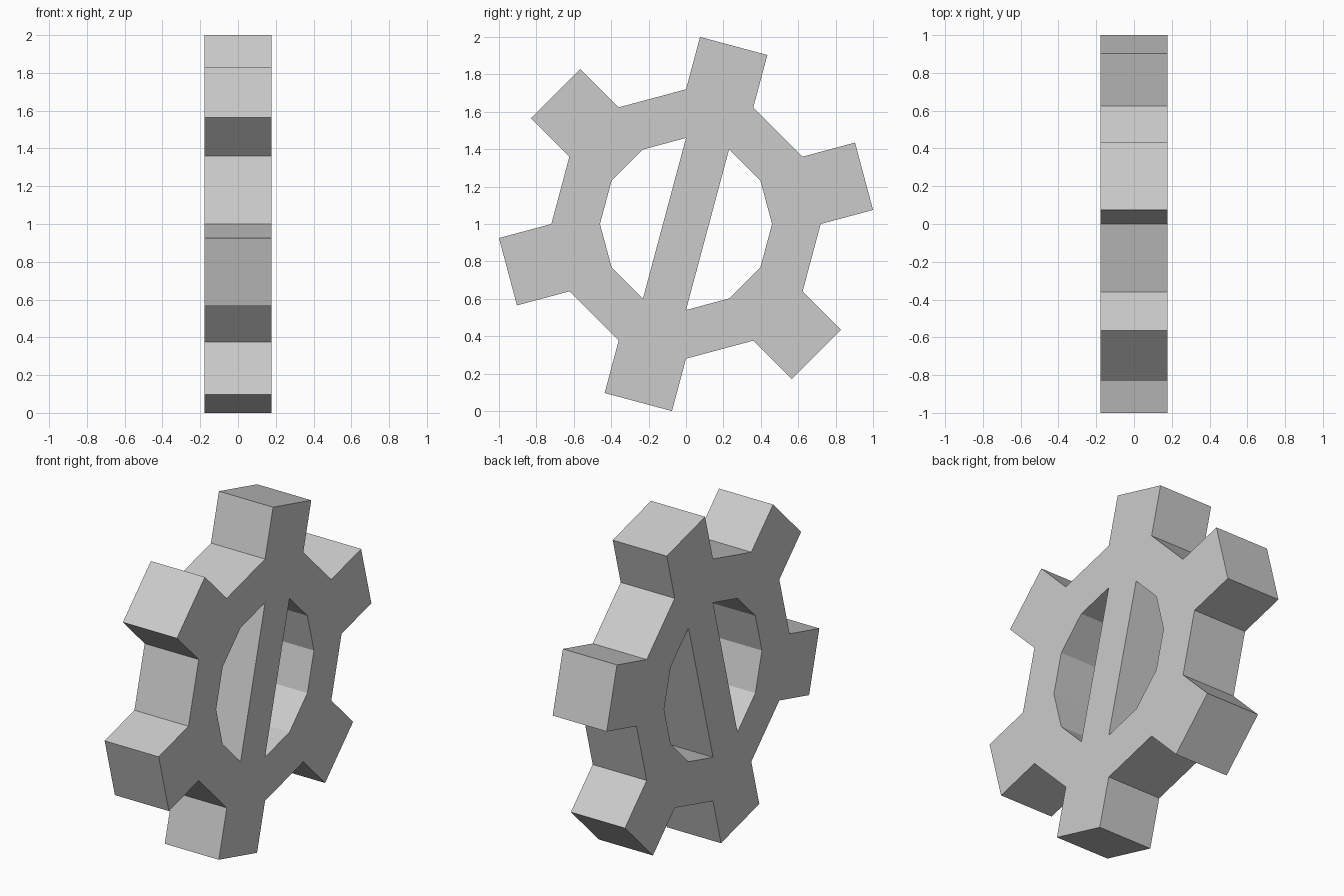
import bpy, bmesh
from math import sin, cos, radians
from mathutils import Vector

if "Cube" in bpy.data.objects:
    bpy.data.objects.remove(bpy.data.objects["Cube"])

HALF = 0.178      # half thickness along x
R_OUT, R_IN, TOOTH = 0.72, 0.46, 0.29
CENTRE_Z = 1.0
N = 12

bm = bmesh.new()


def polar(r, deg):
    return Vector((-HALF, r * cos(radians(deg)), CENTRE_Z + r * sin(radians(deg))))


outer = [bm.verts.new(polar(R_OUT, 30 * i)) for i in range(N)]
inner = [bm.verts.new(polar(R_IN, 30 * i)) for i in range(N)]

for i in range(N):
    j = (i + 1) % N
    # rim segment
    bm.faces.new((outer[i], outer[j], inner[j], inner[i]))
    # square tooth on every other rim segment
    if i % 2 == 0:
        mid = 30 * i + 15
        out = Vector((0, cos(radians(mid)), sin(radians(mid)))) * TOOTH
        a = bm.verts.new(outer[i].co + out)
        b = bm.verts.new(outer[j].co + out)
        bm.faces.new((outer[i], a, b, outer[j]))

# slanted spoke across the hole
bm.faces.new((inner[2], inner[3], inner[8], inner[9]))

# thickness
bmesh.ops.recalc_face_normals(bm, faces=bm.faces)
geo = bmesh.ops.extrude_face_region(bm, geom=bm.faces[:], use_keep_orig=True)
new_verts = [g for g in geo["geom"] if isinstance(g, bmesh.types.BMVert)]
bmesh.ops.translate(bm, verts=new_verts, vec=(2 * HALF, 0, 0))
bmesh.ops.recalc_face_normals(bm, faces=bm.faces)

mesh = bpy.data.meshes.new("gear_wheel")
bm.to_mesh(mesh)
bm.free()
bpy.context.collection.objects.link(bpy.data.objects.new("gear_wheel", mesh))
